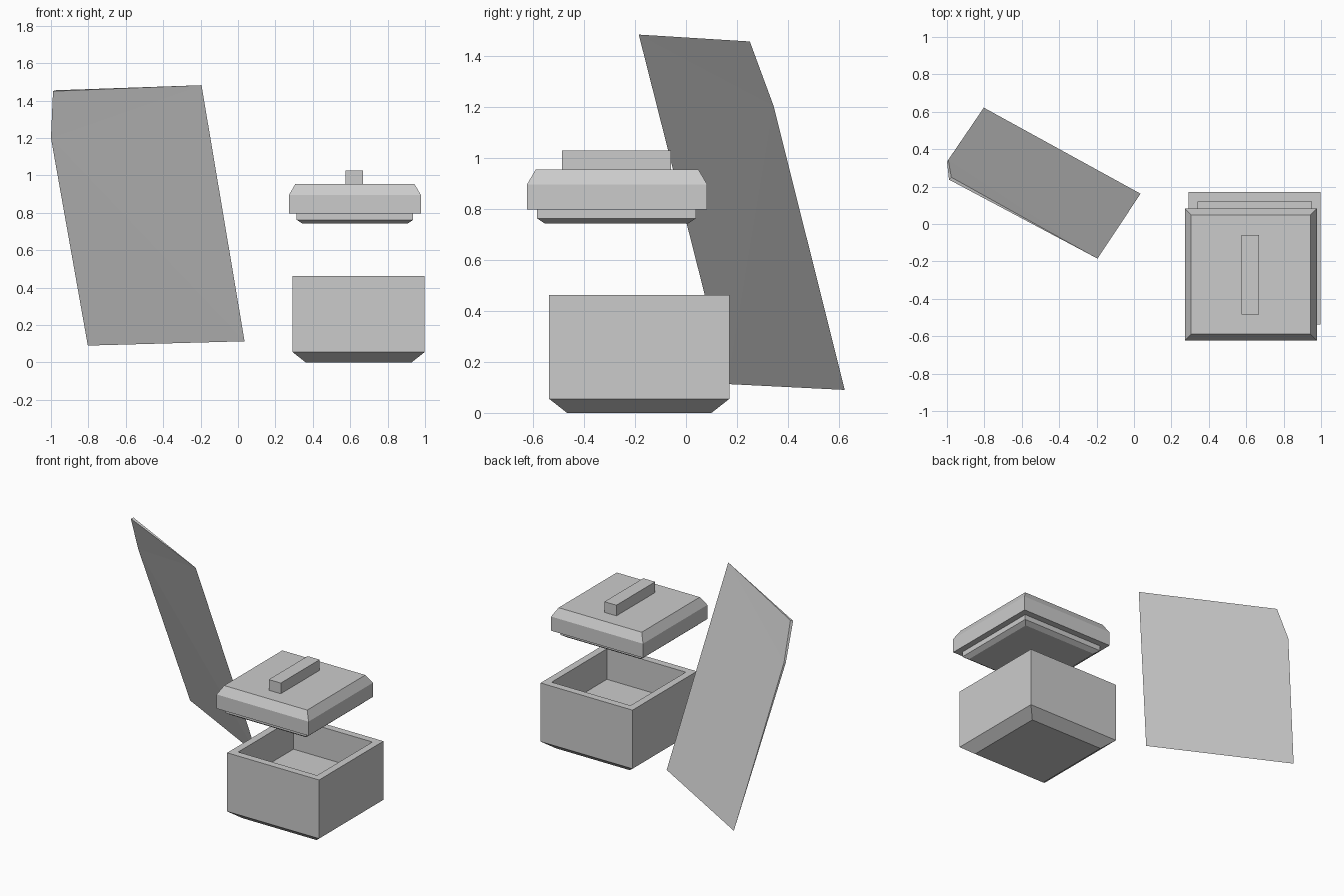
import bpy

if "Cube" in bpy.data.objects:
    bpy.data.objects.remove(bpy.data.objects["Cube"])


def stacked_rings(name, x, y, half_x, half_y, levels):
    """Closed solid from square rings; each level is (inset, z)."""
    verts, faces = [], []
    for inset, z in levels:
        hx, hy = half_x - inset, half_y - inset
        verts += [(x + sx * hx, y + sy * hy, z)
                  for sx, sy in ((-1, -1), (1, -1), (1, 1), (-1, 1))]
    for r in range(len(levels) - 1):
        for i in range(4):
            j = (i + 1) % 4
            faces.append((r * 4 + i, r * 4 + j, r * 4 + 4 + j, r * 4 + 4 + i))
    last = len(verts) - 4
    faces += [(3, 2, 1, 0), tuple(range(last, last + 4))]
    return make_mesh(name, verts, faces)


def make_mesh(name, verts, faces):
    mesh = bpy.data.meshes.new(name)
    mesh.from_pydata(verts, [], faces)
    mesh.update()
    obj = bpy.data.objects.new(name, mesh)
    bpy.context.collection.objects.link(obj)
    return obj


# Open box: chamfered base, straight walls, rim, then down to the inner floor
stacked_rings("box", 0.645, -0.183, 0.353, 0.353,
              [(0.07, 0), (0, 0.055), (0, 0.462), (0.05, 0.462), (0.05, 0.25)])

# Raised lid with a bevelled top edge
stacked_rings("lid", 0.625, -0.27, 0.353, 0.353,
              [(0, 0.797), (0, 0.895), (0.034, 0.953)])

# Stepped lip under the lid
stacked_rings("lid_lip", 0.625, -0.272, 0.311, 0.311,
              [(0.03, 0.742), (0, 0.762), (0, 0.797)])

# Bar handle on the lid
stacked_rings("lid_handle", 0.622, -0.272, 0.046, 0.213,
              [(0, 0.953), (0, 1.027)])

# Leaning thin slab with one clipped corner, thickening towards that corner
slab = [(-0.803, 0.622, 0.09), (0.035, 0.162, 0.113), (-0.195, -0.185, 1.482),
        (-0.989, 0.237, 1.45), (-1.0, 0.333, 1.2),
        (-0.977, 0.25, 1.455), (-0.993, 0.343, 1.203)]
make_mesh("leaning_slab", slab,
          [(0, 1, 4), (1, 2, 4), (2, 3, 4),
           (1, 0, 6), (2, 1, 6), (5, 2, 6),
           (3, 2, 5), (4, 3, 5, 6), (0, 4, 6)])
